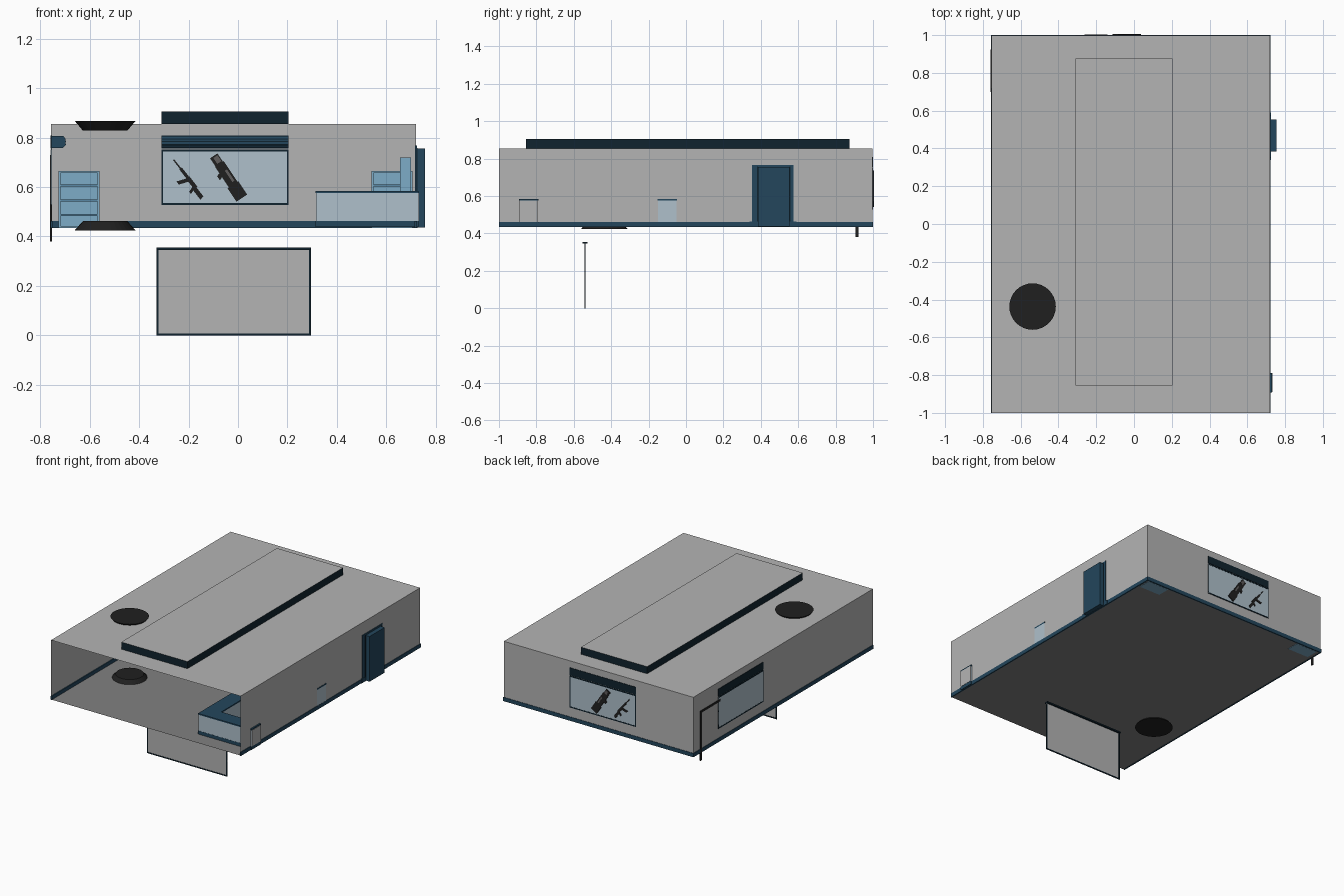
import bpy, bmesh, math
from mathutils import Vector

if "Cube" in bpy.data.objects:
    bpy.data.objects.remove(bpy.data.objects["Cube"])


def material(name, rgb):
    m = bpy.data.materials.new(name)
    m.diffuse_color = (*rgb, 1)
    m.use_nodes = True
    m.node_tree.nodes["Principled BSDF"].inputs["Base Color"].default_value = m.diffuse_color
    return m


GREY = material("wall grey", (0.456, 0.456, 0.456))
FLOOR = material("floor grey", (0.216, 0.216, 0.216))
NAVY = material("navy", (0.0052, 0.0168, 0.0273))
BLUE = material("dark blue", (0.0168, 0.0612, 0.107))
SHELF = material("light blue", (0.205, 0.413, 0.571))
STEEL = material("steel blue", (0.10, 0.25, 0.38))
GLASS = material("pale glass", (0.429, 0.527, 0.597))
BLACK = material("black", (0.0144, 0.0144, 0.0144))
METAL = material("gun metal", (0.115, 0.11, 0.11))


def finish(name, bm, *mats):
    me = bpy.data.meshes.new(name)
    bm.to_mesh(me)
    bm.free()
    for m in mats:
        me.materials.append(m)
    ob = bpy.data.objects.new(name, me)
    bpy.context.collection.objects.link(ob)
    return ob


def box(name, x0, x1, y0, y1, z0, z1, mat):
    bm = bmesh.new()
    bmesh.ops.create_cube(bm, size=1)
    for v in bm.verts:
        v.co = (x0 + (v.co.x + .5) * (x1 - x0), y0 + (v.co.y + .5) * (y1 - y0),
                z0 + (v.co.z + .5) * (z1 - z0))
    return finish(name, bm, mat)


def prism(name, pts, offset, mat):
    """Extrude a closed 3D outline along an offset."""
    bm = bmesh.new()
    f = bm.faces.new([bm.verts.new(p) for p in pts])
    r = bmesh.ops.extrude_face_region(bm, geom=[f])
    top = [v for v in r["geom"] if isinstance(v, bmesh.types.BMVert)]
    bmesh.ops.translate(bm, vec=Vector(offset), verts=top)
    if len(bm.faces) == len(pts) + 1:
        bm.faces.new([bm.verts[i] for i in range(len(pts))])
    bmesh.ops.recalc_face_normals(bm, faces=bm.faces)
    return finish(name, bm, mat)


def sheet(name, pts, mat):
    bm = bmesh.new()
    bm.faces.new([bm.verts.new(p) for p in pts])
    return finish(name, bm, mat)


X0, X1, Y0, Y1, Z0, Z1 = -.755, .72, -1, .997, .437, .855

# Thin shell: roof, floor, three walls; the front is open
sheet("roof", [(X0, Y0, Z1), (X1, Y0, Z1), (X1, Y1, Z1), (X0, Y1, Z1)], GREY)
sheet("floor", [(X0, Y0, Z0), (X0, Y1, Z0), (X1, Y1, Z0), (X1, Y0, Z0)], FLOOR)
sheet("left_wall", [(X0, Y1, Z0), (X0, Y0, Z0), (X0, Y0, Z1), (X0, Y1, Z1)], GREY)
sheet("right_wall", [(X1, Y0, Z0), (X1, Y1, Z0), (X1, Y1, Z1), (X1, Y0, Z1)], GREY)
sheet("back_wall", [(X1, Y1, Z0), (X0, Y1, Z0), (X0, Y1, Z1), (X1, Y1, Z1)], GREY)

# Skirting inside and outside
box("left_skirting", X0 - .003, X0 + .006, Y0, Y1 + .003, .435, .462, BLUE)
box("right_skirting", X1 - .006, X1 + .003, Y0, Y1 + .003, .435, .462, BLUE)
box("back_skirting", X0, X1, Y1 - .006, Y1 + .003, .435, .462, BLUE)

# Raised roof slab: navy sides, grey top
slab = box("roof_slab", -.31, .205, -.855, .875, Z1, .905, NAVY)
slab.data.materials.append(GREY)
for p in slab.data.polygons:
    p.material_index = 1 if p.normal.z > .5 else 0


# Round hatches, wide side outwards
def hatch(name, r_low, r_high, z0, z1):
    bm = bmesh.new()
    bmesh.ops.create_cone(bm, cap_ends=True, segments=32, radius1=r_low, radius2=r_high, depth=z1 - z0)
    bmesh.ops.translate(bm, verts=bm.verts, vec=(-.537, -.437, (z0 + z1) / 2))
    finish(name, bm, BLACK)


hatch("roof_hatch", .09, .123, .828, .867)
hatch("floor_hatch", .123, .09, .425, .462)


# Windows: s runs along the wall, d goes through it
def window(name, s0, s1, back):
    wall = Y1 if back else X0
    inward = -1 if back else 1

    def part(n, a0, a1, d0, d1, z0, z1, mat):
        lo, hi = sorted((wall + d0, wall + d1))
        if back:
            box(n, a0, a1, lo, hi, z0, z1, mat)
        else:
            box(n, lo, hi, a0, a1, z0, z1, mat)
    part(name + "_glass", s0, s1, -.002, .002, .53, .75, GLASS)
    for i, (a, b, c, d) in enumerate([(s0, s1, .528, .536), (s0, s1, .744, .752),
                                      (s0, s0 + .007, .53, .75), (s1 - .007, s1, .53, .75)]):
        part(f"{name}_frame_{i}", a, b, -.003, .003, c, d, NAVY)
    part(name + "_shutter_plate", s0, s1, -.003, .003, .755, .808, NAVY)
    # rolled shutter housing on the inside
    prof = [(0, .758), (.048, .758), (.058, .770), (.058, .795), (.048, .807), (0, .807)]
    if back:
        pts = [(s0, wall + inward * d, z) for d, z in prof]
        prism(name + "_shutter_roll", pts, (s1 - s0, 0, 0), BLUE)
    else:
        pts = [(wall + inward * d, s0, z) for d, z in prof]
        prism(name + "_shutter_roll", pts, (0, s1 - s0, 0), BLUE)
    for z in (.772, .784):
        part(f"{name}_slat_{z}", s0, s1, 0, inward * .06, z - .002, z + .002, NAVY)


window("back_window", -.31, .205, True)
window("left_window", .22, .72, False)

# Door on the right wall
box("door_frame", X1 - .004, X1 + .004, .353, .575, .437, .767, BLUE)
box("door_step", X1 - .004, X1 + .006, .34, .59, .435, .465, BLUE)
box("door", X1, .755, .385, .553, .437, .755, BLUE)
for y in (.38, .553):
    box("door_edge", X1, X1 + .006, y, y + .005, .46, .757, NAVY)


# Shelving units against the back wall
def shelves(name, x0, x1):
    box(name + "_back", x0, x1, .985, .992, .435, .665, SHELF)
    for x in (x0, x1 - .008):
        box(name + "_side", x, x + .008, .9, .99, .435, .665, SHELF)
    for i, z in enumerate((.435, .483, .541, .602, .657)):
        box(f"{name}_board_{i}", x0 + .006, x1 - .006, .902, .99, z, z + .008,
            SHELF if i in (0, 4) else STEEL)


shelves("left_shelves", -.725, -.56)
shelves("right_shelves", .54, .705)
box("shelf_foot_left", -.725, -.56, .9, .99, .434, .437, SHELF)
box("shelf_foot_right", .54, .705, .9, .99, .434, .437, SHELF)


# U-shaped glass counter
def counter(name, g, z0, z1, mat):
    pts = [(.315 - g, -.89 - g), (.73, -.89 - g), (.73, -.79 + g), (.42 + g, -.79 + g),
           (.42 + g, -.15 - g), (.722, -.15 - g), (.722, -.05 + g), (.315 - g, -.05 + g)]
    prism(name, [(x, y, z0) for x, y in pts], (0, 0, z1 - z0), mat)


counter("counter_plinth", .001, .438, .462, BLUE)
counter("counter_glass", 0, .462, .575, GLASS)
counter("counter_top", .002, .575, .584, BLUE)
box("counter_end_plate", .729, .732, -.89, -.79, .462, .575, GREY)
box("wall_cabinet", .655, .70, -.6, -.35, .5, .72, SHELF)

# Hanging panel below the front: thin sheet with navy border
box("panel", -.33, .295, -.541, -.539, 0, .35, GREY)
for x in (-.33, .287):
    box("panel_side", x, x + .008, -.543, -.537, 0, .35, NAVY)
box("panel_bottom", -.33, .295, -.543, -.537, 0, .008, NAVY)
box("panel_top", -.33, .295, -.553, -.527, .345, .355, NAVY)

# Bracket post on the left wall
box("post", X0 - .004, X0 + .003, .905, .922, .38, .73, BLACK)
box("post_arm", X0 - .004, X0 + .003, .70, .925, .715, .73, BLACK)


# Display guns in the back window: rectangles (u0, u1, v0, v1) along a slanted axis
def gun(name, start, end, depth, parts):
    a, b = Vector(start), Vector(end)
    u = (b - a).normalized()
    v = Vector((u.y, -u.x))
    for i, (u0, u1, v0, v1, skew, mat) in enumerate(parts):
        corners = [(u0, v0), (u1, v0), (u1 + skew, v1), (u0 + skew, v1)]
        pts = []
        for p, q in corners:
            c = a + u * p + v * q
            pts.append((c.x, Y1 - depth, c.y))
        prism(f"{name}_{i}", pts, (0, 2 * depth, 0), mat)


gun("display_rifle", (-.26, .71), (-.143, .56), .006, [
    (0, .07, -.003, .003, 0, BLACK),          # barrel
    (.045, .10, -.007, .006, 0, BLACK),       # handguard
    (.09, .145, -.009, .008, 0, BLACK),       # receiver
    (.14, .19, -.004, .014, .004, BLACK),     # stock
    (.092, .108, .004, .045, -.016, BLACK),   # magazine
    (.132, .144, .004, .03, .008, BLACK)])    # grip
gun("display_launcher", (-.098, .726), (.015, .556), .008, [
    (0, .06, -.018, .018, 0, BLACK),          # barrel
    (.04, .15, -.022, .020, 0, BLACK),        # body
    (.14, .205, -.026, .026, 0, BLACK),       # stock
    (.07, .09, .018, .034, .006, BLACK)])     # grip
gun("launcher_detail", (-.098, .726), (.015, .556), .009, [
    (.006, .035, -.014, .006, 0, METAL),
    (.075, .13, -.014, -.004, 0, METAL)])
